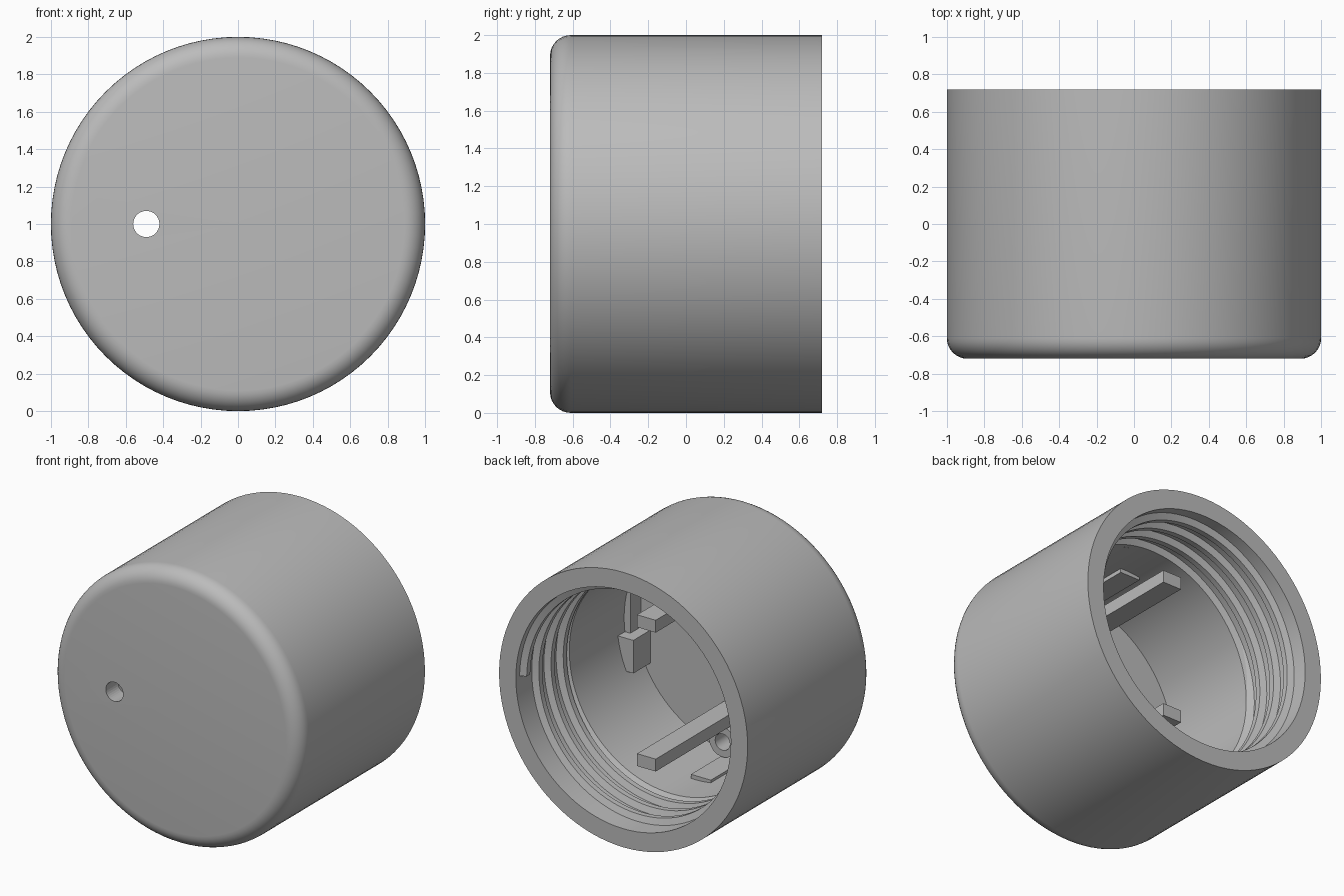
import bpy, bmesh, math
from mathutils import Matrix, Vector

cube = bpy.data.objects.get("Cube")
if cube:
    bpy.data.objects.remove(cube, do_unlink=True)

grey = bpy.data.materials.new("plain grey")
grey.use_nodes = True
colour = (0.5, 0.5, 0.5, 1)
grey.diffuse_color = colour
grey.node_tree.nodes["Principled BSDF"].inputs["Base Color"].default_value = colour

CENTRE_Z = 1.0
HALF = 0.72       # half the depth of the cap
FLOOR = -0.58     # inner face of the closed end
BORE = 0.82       # smooth bore radius
THREAD_R = 0.865  # bore radius at the threaded mouth


def finish(name, bm, smooth=False):
    bmesh.ops.recalc_face_normals(bm, faces=bm.faces)
    mesh = bpy.data.meshes.new(name)
    bm.to_mesh(mesh)
    bm.free()
    mesh.materials.append(grey)
    obj = bpy.data.objects.new(name, mesh)
    bpy.context.collection.objects.link(obj)
    obj.location.z = CENTRE_Z
    if smooth:
        bpy.ops.object.select_all(action='DESELECT')
        obj.select_set(True)
        bpy.context.view_layer.objects.active = obj
        bpy.ops.object.shade_smooth_by_angle(angle=math.radians(30))
    return obj


def box(name, low, high):
    bm = bmesh.new()
    low, high = Vector(low), Vector(high)
    place = Matrix.Translation((low + high) / 2) @ Matrix.Diagonal((*(high - low), 1))
    bmesh.ops.create_cube(bm, size=1, matrix=place)
    return finish(name, bm)


def along_y(x, y, z):
    return Matrix.Translation((x, y, z)) @ Matrix.Rotation(math.pi / 2, 4, 'X')


def lathe(name, profile, steps=96):
    bm = bmesh.new()
    verts = [bm.verts.new((r, y, 0)) for r, y in profile]
    edges = [bm.edges.new(pair) for pair in zip(verts, verts[1:])]
    if profile[0][0] > 0:
        edges.append(bm.edges.new((verts[-1], verts[0])))
    bmesh.ops.spin(bm, geom=verts + edges, cent=(0, 0, 0), axis=(0, 1, 0),
                   angle=math.tau, steps=steps)
    bmesh.ops.remove_doubles(bm, verts=bm.verts, dist=1e-4)
    return finish(name, bm, smooth=True)


# Cup with a rounded closed end
fillet = 0.11
profile = [(0, -HALF)]
for i in range(9):
    a = math.pi / 2 * i / 8
    profile.append((1 - fillet + fillet * math.sin(a), -HALF + fillet - fillet * math.cos(a)))
profile += [(1, HALF), (THREAD_R, HALF), (THREAD_R, 0.2), (BORE, 0.17), (BORE, FLOOR), (0, FLOOR)]
cap = lathe("cap_body", profile)

# Small round hole through the closed end
bm = bmesh.new()
bmesh.ops.create_cone(bm, cap_ends=True, segments=32, radius1=0.07, radius2=0.07,
                      depth=0.5, matrix=along_y(-0.49, -0.65, 0))
cutter = finish("hole_cutter", bm)
cutter.hide_render = True
cutter.hide_viewport = True
cut = cap.modifiers.new("hole", 'BOOLEAN')
cut.object = cutter
cut.solver = 'EXACT'

# Helical thread ridge inside the mouth
turns, pitch, per_turn = 3.5, 0.14, 96
section = [(THREAD_R + 0.02, 0.045), (BORE, 0.02), (BORE, -0.02), (THREAD_R + 0.02, -0.045)]
bm = bmesh.new()
previous = None
for i in range(int(turns * per_turn) + 1):
    a = math.tau * i / per_turn
    mid = 0.64 - pitch * i / per_turn
    ring = [bm.verts.new((r * math.cos(a), mid + dy, r * math.sin(a))) for r, dy in section]
    if previous:
        for j in range(4):
            k = (j + 1) % 4
            bm.faces.new((previous[j], previous[k], ring[k], ring[j]))
    else:
        bm.faces.new(ring)
    previous = ring
bm.faces.new(previous)
finish("thread_ridge", bm, smooth=True)

# Matching posts, wall stops and sockets above and below the axis
for side, word in ((1, "upper"), (-1, "lower")):
    def pair(a, b):
        return sorted((side * a, side * b))
    z0, z1 = pair(0.46, 0.55)
    box(word + "_post", (-0.05, FLOOR - 0.02, z0), (0.1, 0.42, z1))
    z0, z1 = pair(0.79, 0.88)
    box(word + "_wall_stop", (-0.13, FLOOR - 0.02, z0), (0.03, -0.1, z1))
    socket = lathe(word + "_socket", [(0.06, FLOOR - 0.02), (0.11, FLOOR - 0.02),
                                      (0.11, -0.42), (0.06, -0.42)], steps=16)
    socket.location.z += side * 0.67

# Stepped catch on the left inner wall
box("catch_plate", (0.77, FLOOR - 0.02, -0.1), (0.9, -0.46, 0.25))
box("catch_step", (0.69, FLOOR - 0.02, -0.34), (0.84, -0.38, -0.1))
